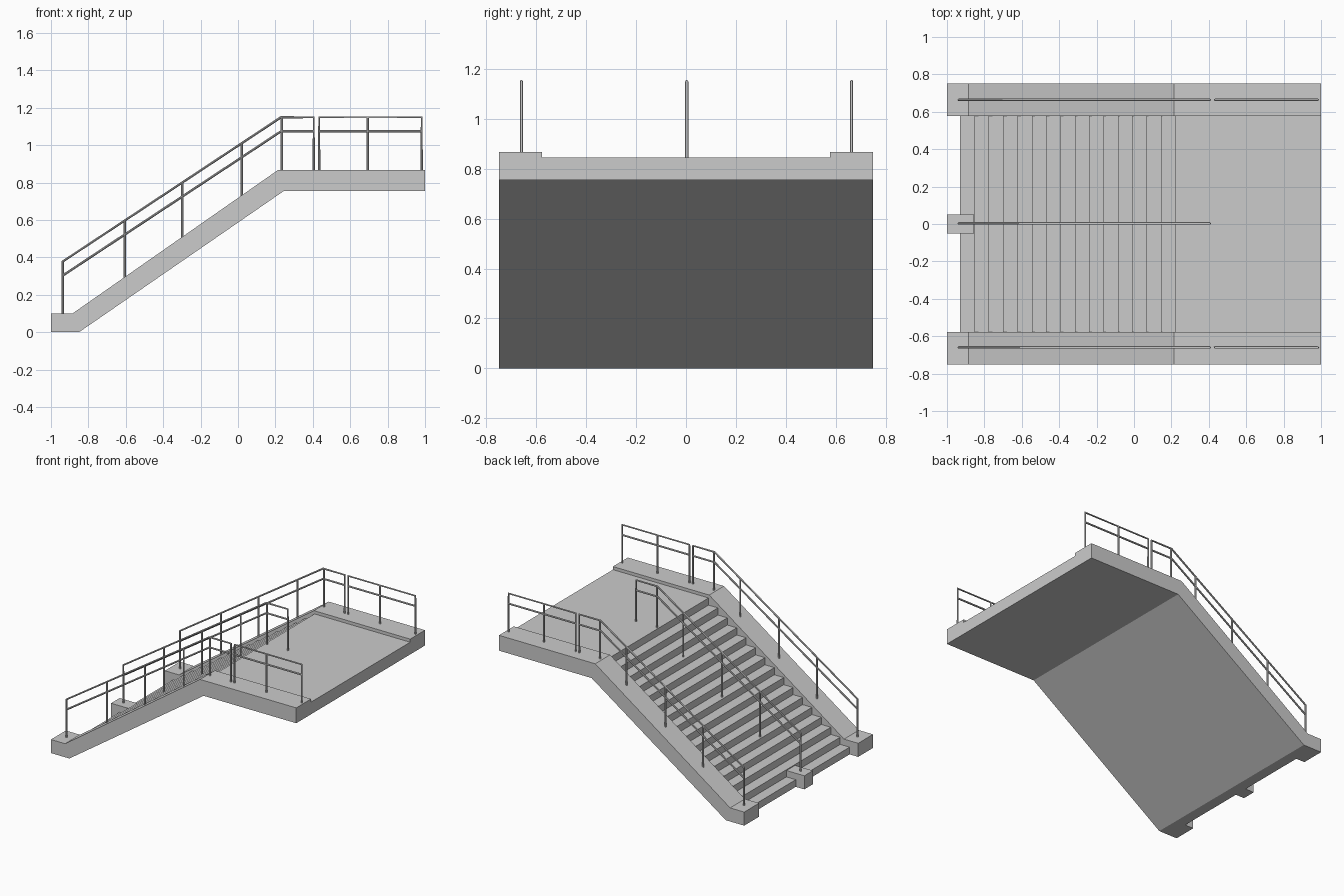
import bpy, bmesh, math

if "Cube" in bpy.data.objects:
    bpy.data.objects.remove(bpy.data.objects["Cube"])

STEPS = 16
X0, X1, DECK = -0.93, 0.22, 0.845
RUN, RISE = (X1 - X0) / (STEPS - 1), DECK / STEPS


def prism(name, profile, y0, y1):
    """Extrude an (x, z) outline from y0 to y1."""
    bm = bmesh.new()
    face = bm.faces.new([bm.verts.new((x, y0, z)) for x, z in profile])
    ext = bmesh.ops.extrude_face_region(bm, geom=[face])
    verts = [v for v in ext["geom"] if isinstance(v, bmesh.types.BMVert)]
    bmesh.ops.translate(bm, verts=verts, vec=(0, y1 - y0, 0))
    bmesh.ops.recalc_face_normals(bm, faces=bm.faces)
    me = bpy.data.meshes.new(name)
    bm.to_mesh(me)
    bm.free()
    ob = bpy.data.objects.new(name, me)
    bpy.context.collection.objects.link(ob)
    return ob


def tubes(name, paths, y, radius=0.0065):
    """Round pipes along (x, z) polylines in the plane at y."""
    cu = bpy.data.curves.new(name, "CURVE")
    cu.dimensions = "3D"
    cu.bevel_depth = radius
    cu.bevel_resolution = 2
    cu.use_fill_caps = True
    for path in paths:
        sp = cu.splines.new("POLY")
        sp.points.add(len(path) - 1)
        for p, (x, z) in zip(sp.points, path):
            p.co = (x, y, z, 1)
    ob = bpy.data.objects.new(name, cu)
    bpy.context.collection.objects.link(ob)
    bpy.ops.object.select_all(action="DESELECT")
    ob.select_set(True)
    bpy.context.view_layer.objects.active = ob
    bpy.ops.object.convert(target="MESH")
    bpy.ops.object.shade_smooth_by_angle(angle=math.radians(40))


# Steps and landing with sloped underside
outline = [(-0.85, 0), (X0, 0)]
for i in range(STEPS):
    x = X0 + i * RUN
    if i:
        outline.append((x, i * RISE))
    outline.append((x, (i + 1) * RISE))
outline += [(1, DECK), (1, 0.755), (0.245, 0.755)]
prism("steps_and_landing", outline, -0.577, 0.577)

# Side kerbs
kerb = [(-1, 0), (-0.85, 0), (0.245, 0.755), (1, 0.755),
        (1, 0.868), (0.215, 0.868), (-0.885, 0.1), (-1, 0.1)]
prism("kerb_front", kerb, -0.75, -0.577)
prism("kerb_back", kerb, 0.577, 0.75)

# Footing of the middle handrail
prism("middle_footing", [(-1, 0), (-0.855, 0), (-0.855, 0.1), (-1, 0.1)], -0.05, 0.05)


def kerb_top(x):
    return min(0.868, max(0.1, 0.1 + (x + 0.885) * 0.768 / 1.1))


def tread_top(x):
    return max(0.1, min(STEPS, math.floor((x - X0) / RUN) + 1) * RISE)


TOP, MID = 1.149, 1.074


def rail_top(x):
    return min(TOP, 0.378 + (x + 0.935) * (TOP - 0.378) / 1.165)


def stair_rail(name, y, base):
    a, b, c = -0.937, 0.23, 0.405
    paths = [
        [(a, base(a)), (a, 0.378), (b, TOP), (c, TOP), (c, base(c))],
        [(a, 0.303), (b, MID), (c, MID)],
    ]
    for x in (-0.605, -0.297, 0.02, 0.235):
        paths.append([(x, base(x) - 0.005), (x, rail_top(x))])
    tubes(name, paths, y)


def landing_rail(name, y):
    a, m, b = 0.434, 0.694, 0.982
    tubes(name, [
        [(a, 0.868), (a, TOP), (b, TOP), (b, 0.868)],
        [(a, MID), (b, MID)],
        [(m, 0.865), (m, TOP)],
    ], y)


# Handrails
for label, y in (("front", -0.66), ("back", 0.664)):
    stair_rail("stair_rail_" + label, y, kerb_top)
    landing_rail("landing_rail_" + label, y)
stair_rail("stair_rail_middle", 0.003, tread_top)
